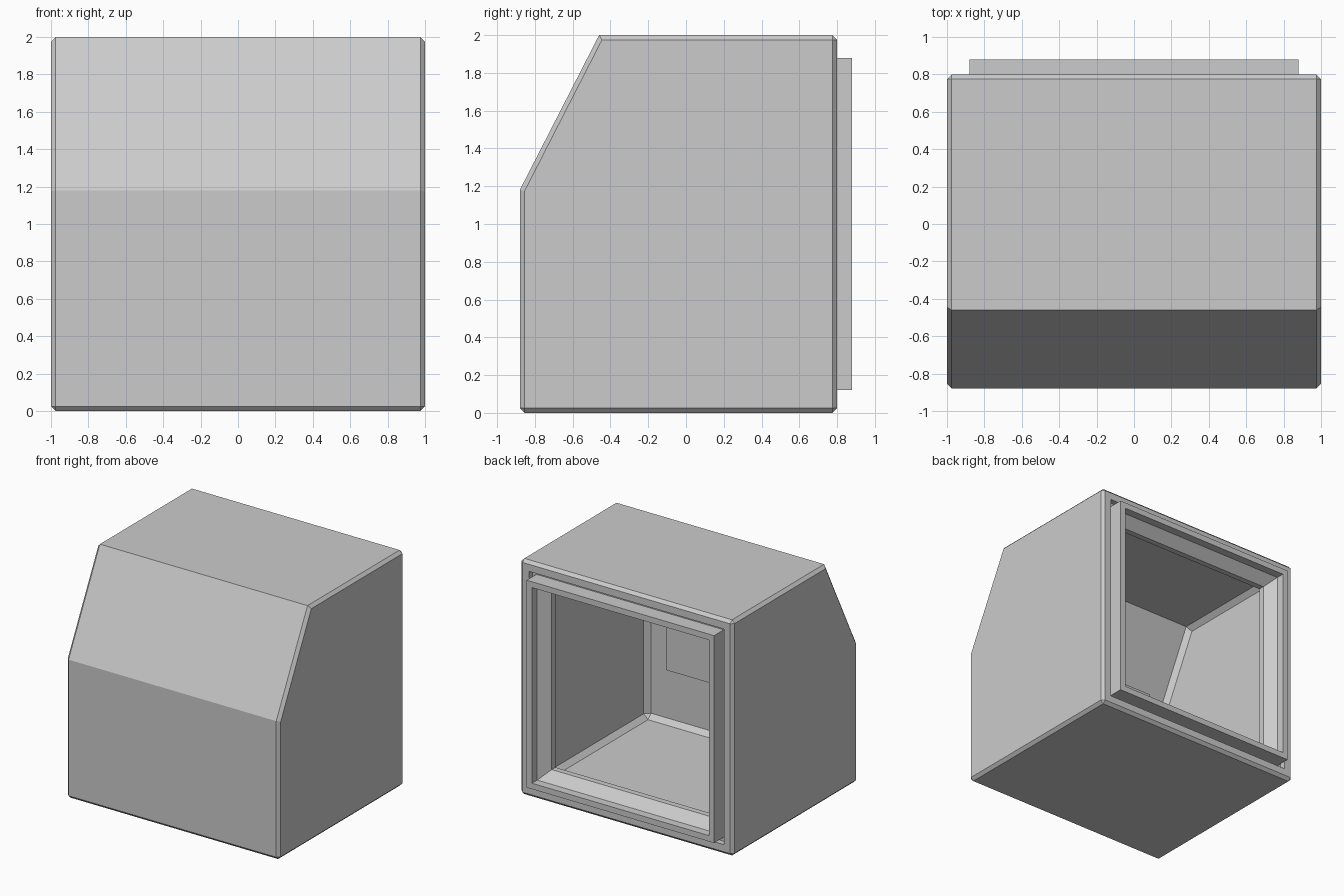
import bpy, bmesh

if "Cube" in bpy.data.objects:
    bpy.data.objects.remove(bpy.data.objects["Cube"])


def finish(name, bm):
    mesh = bpy.data.meshes.new(name)
    bm.to_mesh(mesh)
    bm.free()
    obj = bpy.data.objects.new(name, mesh)
    bpy.context.collection.objects.link(obj)
    return obj


def extrude_profile(profile, half):
    """Extrude a (y, z) outline symmetrically along x."""
    bm = bmesh.new()
    face = bm.faces.new([bm.verts.new((-half, y, z)) for y, z in profile])
    ret = bmesh.ops.extrude_face_region(bm, geom=[face])
    verts = [v for v in ret["geom"] if isinstance(v, bmesh.types.BMVert)]
    bmesh.ops.translate(bm, vec=(2 * half, 0, 0), verts=verts)
    bmesh.ops.recalc_face_normals(bm, faces=bm.faces[:])
    return bm


def chamfered_tub(name, profile, half, chamfer, inward=False):
    """Chamfered body, open at the back; the two sloped-front creases stay sharp."""
    bm = extrude_profile(profile, half)
    creases = profile[3:]

    def is_crease(e):
        a, b = (v.co for v in e.verts)
        return abs(a.x - b.x) > 0.1 and any(
            abs(a.y - y) < 1e-4 and abs(a.z - z) < 1e-4 for y, z in creases)

    back = max(y for y, z in profile)

    def is_back(e):
        return all(abs(v.co.y - back) < 1e-4 for v in e.verts)

    edges = [e for e in bm.edges if not is_crease(e) and not (inward and is_back(e))]
    bmesh.ops.bevel(bm, geom=edges, offset=chamfer, segments=1,
                    profile=0.5, affect='EDGES')
    bm.normal_update()
    bmesh.ops.delete(bm, geom=[f for f in bm.faces if f.normal.y > 0.99],
                     context='FACES')
    if inward:
        bmesh.ops.reverse_faces(bm, faces=bm.faces[:])
    return finish(name, bm)


# Outer shell and inner lining
chamfered_tub("outer_shell", [(-0.88, 0), (0.8, 0), (0.8, 2), (-0.46, 2), (-0.88, 1.18)],
              1.0, 0.025)
chamfered_tub("inner_lining", [(-0.83, 0.05), (0.68, 0.05), (0.68, 1.95),
                               (-0.43, 1.95), (-0.83, 1.168)], 0.95, 0.04, inward=True)

# Back rim: groove, raised ring and sloped inner lip as square loops (half size, y)
steps = [(0.975, 0.8), (0.915, 0.8), (0.915, 0.75), (0.88, 0.75), (0.88, 0.88),
         (0.83, 0.88), (0.83, 0.81), (0.75, 0.73), (0.75, 0.68), (0.95, 0.68)]
bm = bmesh.new()
loops = [[bm.verts.new((sx * h, y, 1 + sz * h))
          for sx, sz in ((-1, -1), (1, -1), (1, 1), (-1, 1))] for h, y in steps]
for a, b in zip(loops, loops[1:]):
    for i in range(4):
        j = (i + 1) % 4
        bm.faces.new((a[j], a[i], b[i], b[j]))
finish("back_rim", bm)

# Thin bent panel on the inside of the front
finish("inner_panel", extrude_profile(
    [(-0.84, 0.5), (-0.82, 0.5), (-0.82, 1.166), (-0.707, 1.385),
     (-0.725, 1.394), (-0.84, 1.17)], 0.76))
